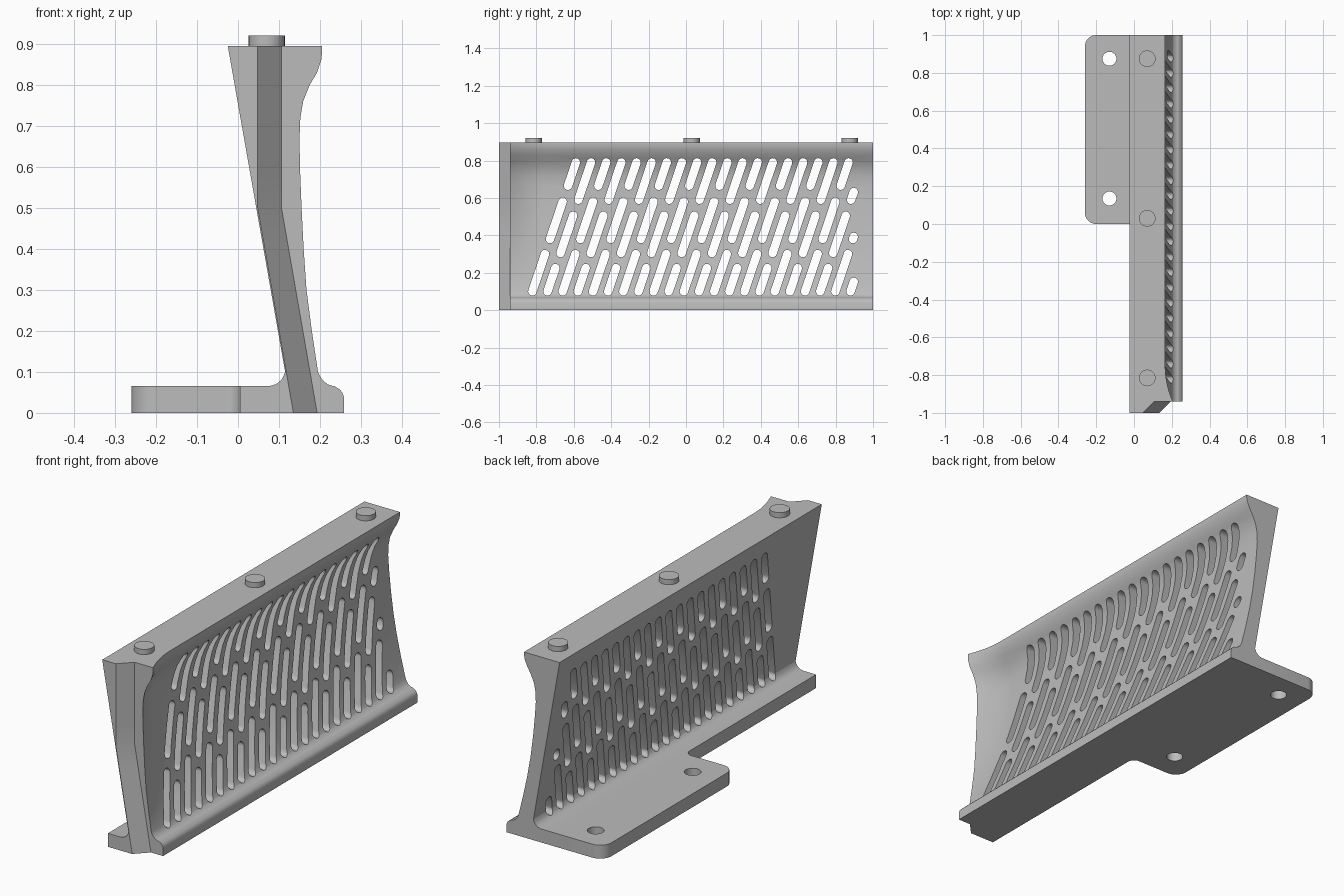
import bpy, bmesh, math
from mathutils import Vector

cube = bpy.data.objects.get("Cube")
if cube:
    bpy.data.objects.remove(cube, do_unlink=True)

grey = bpy.data.materials.new("plain grey")
grey.use_nodes = True
COLOUR = (0.5, 0.5, 0.5, 1)
grey.diffuse_color = COLOUR
grey.node_tree.nodes["Principled BSDF"].inputs["Base Color"].default_value = COLOUR


def make_object(name, bm):
    """Turn a bmesh into a grey object."""
    bmesh.ops.recalc_face_normals(bm, faces=bm.faces)
    mesh = bpy.data.meshes.new(name)
    bm.to_mesh(mesh)
    bm.free()
    mesh.materials.append(grey)
    obj = bpy.data.objects.new(name, mesh)
    bpy.context.collection.objects.link(obj)
    return obj


def add_prism(bm, outline, offset):
    """Extrude a closed outline by an offset."""
    offset = Vector(offset)
    low = [bm.verts.new(p) for p in outline]
    high = [bm.verts.new(Vector(p) + offset) for p in outline]
    bm.faces.new(low)
    bm.faces.new(high)
    for i in range(len(low)):
        j = (i + 1) % len(low)
        bm.faces.new((low[i], low[j], high[j], high[i]))


def arc(cx, cy, radius, start, end, steps=8):
    angles = [math.radians(start + (end - start) * i / steps) for i in range(steps + 1)]
    return [(cx + radius * math.cos(a), cy + radius * math.sin(a)) for a in angles]


def cut(obj, cutter):
    """Subtract a cutter and throw it away."""
    cutter.hide_render = True
    mod = obj.modifiers.new("cut", 'BOOLEAN')
    mod.operation = 'DIFFERENCE'
    mod.solver = 'EXACT'
    mod.object = cutter
    select(obj)
    bpy.ops.object.modifier_apply(modifier=mod.name)
    bpy.data.objects.remove(cutter, do_unlink=True)


def select(obj):
    bpy.ops.object.select_all(action='DESELECT')
    obj.select_set(True)
    bpy.context.view_layer.objects.active = obj


def smooth(obj):
    select(obj)
    bpy.ops.object.shade_smooth_by_angle(angle=math.radians(30))


TOP, FOOT = 0.895, 0.065

# Wall section: height, outer side at the front end, outer side along the length
FOOT_SIDE = [(0, .258), (.04, .258), (.05, .254), (.058, .247), (FOOT, .235),
             (FOOT, .232), (.07, .218), (.08, .206), (.09, .2)]
WALL_SIDE = [(.1, .195, .195), (.2, .18, .17), (.3, .167, .148), (.4, .16, .13),
             (.5, .155, .117), (.6, .151, .107), (.67, .15, .102), (.72, .152, .104),
             (.76, .159, .112), (.8, .175, .13), (.83, .193, .148), (.86, .203, .161),
             (.88, .205, .165), (TOP, .205, .165)]
LEVELS = [(z, x, x) for z, x in FOOT_SIDE] + WALL_SIDE

# Sloping flat side, with a fillet into the foot
FILLET = {.07: .093, .08: .105, .09: .111}
inner_side = []
for i, (z, _, _) in enumerate(LEVELS):
    if i < 5:
        inner_side.append(.005)
    elif i == 5:
        inner_side.append(.075)
    else:
        inner_side.append(FILLET.get(z, -.025 + (TOP - z) * .176))


def pad_side(z):
    return .048 + max(0, .5 - z) * .174


# Wall: end pad, flared front end, then the constant section
rings = [(-1, [pad_side(z) for z, _, _ in LEVELS]),
         (-.94, [pad_side(z) + .058 for z, _, _ in LEVELS])]
STEPS = 8
for i in range(STEPS + 1):
    weight = (1 - i / STEPS) ** 2
    rings.append((-.94 + .19 * i / STEPS,
                  [b + (a - b) * weight for _, a, b in LEVELS]))
rings.append((1, [b for _, _, b in LEVELS]))

bm = bmesh.new()
loops = []
for y, outer in rings:
    heights = [level[0] for level in LEVELS]
    pts = list(zip(inner_side, heights)) + list(zip(outer, heights))[::-1]
    loops.append([bm.verts.new((x, y, z)) for x, z in pts])
for a, b in zip(loops, loops[1:]):
    for i in range(len(a)):
        j = (i + 1) % len(a)
        bm.faces.new((a[i], a[j], b[j], b[i]))
bm.faces.new(loops[0])
bm.faces.new(loops[-1])
bmesh.ops.remove_doubles(bm, verts=bm.verts, dist=0.0002)
wall = make_object("vented_wall", bm)

# Slanted vent slots in staggered rows
SLOPE, RADIUS = .337, .0225
ROWS = [[(.1, .3), (.38, .58), (.665, .79)], [(.1, .225), (.305, .505), (.59, .79)]]
tilt = math.degrees(math.atan(SLOPE))
bm = bmesh.new()
for k in range(22):
    start = -.855 + .081 * k
    for low, high in ROWS[k % 2]:
        high = min(high, (.897 - start) / SLOPE)
        if high <= low:
            continue
        outline = (arc(start + SLOPE * high, high, RADIUS, -tilt, 180 - tilt)
                   + arc(start + SLOPE * low, low, RADIUS, 180 - tilt, 360 - tilt))
        add_prism(bm, [(-.4, y, z) for y, z in outline], (.8, 0, 0))
cut(wall, make_object("slot_cutter", bm))
smooth(wall)

# Mounting flange with rounded corners
outline = ([(.005, 1)] + arc(-.2, .94, .06, 90, 180) + arc(-.2, .06, .06, 180, 270)
           + arc(-.03, -.035, .035, 90, 0))
bm = bmesh.new()
add_prism(bm, [(x, y, 0) for x, y in outline], (0, 0, FOOT))
flange = make_object("mounting_flange", bm)

# Bolt holes
bm = bmesh.new()
for y in (.135, .875):
    circle = arc(-.13, y, .037, 0, 360, 32)[:-1]
    add_prism(bm, [(x, v, -.1) for x, v in circle], (0, 0, .3))
cut(flange, make_object("hole_cutter", bm))
smooth(flange)

# Locating pegs on the top edge
for name, y in (("front", -.815), ("middle", .03), ("back", .875)):
    bm = bmesh.new()
    circle = arc(.07, y, .044, 0, 360, 32)[:-1]
    add_prism(bm, [(x, v, TOP - .01) for x, v in circle], (0, 0, .035))
    smooth(make_object(name + "_peg", bm))
